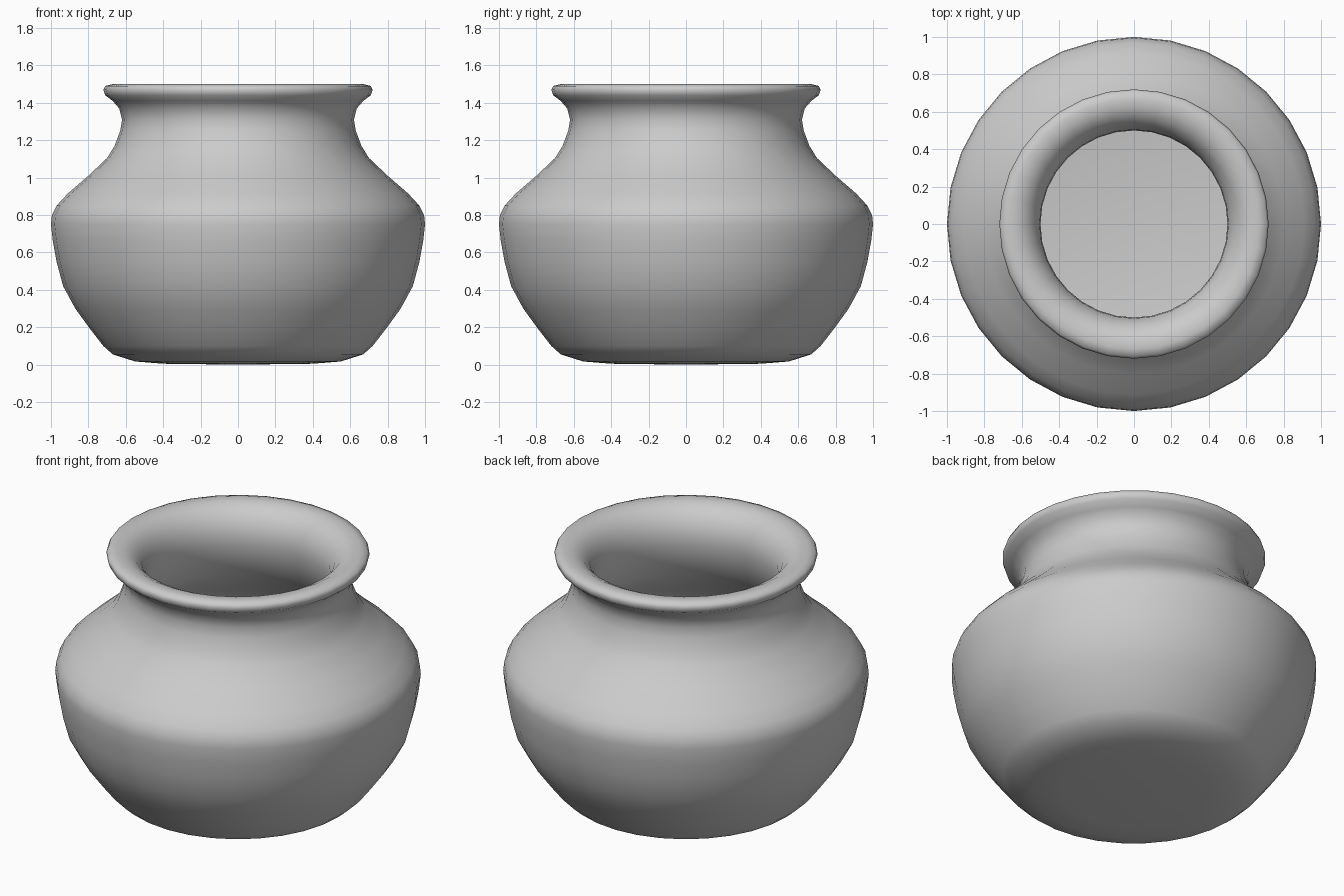
import bpy, bmesh, math

if "Cube" in bpy.data.objects:
    bpy.data.objects.remove(bpy.data.objects["Cube"])

SIDES = 32


def lathe(name, profile):
    """Spin an (r, z) profile that starts and ends on the axis."""
    bm = bmesh.new()
    rings = []
    for r, z in profile:
        if r == 0:
            rings.append([bm.verts.new((0, 0, z))] * SIDES)
        else:
            angles = [2 * math.pi * i / SIDES for i in range(SIDES)]
            rings.append([bm.verts.new((r * math.cos(a), r * math.sin(a), z)) for a in angles])
    for low, high in zip(rings, rings[1:]):
        for i in range(SIDES):
            j = (i + 1) % SIDES
            corners = dict.fromkeys((low[i], low[j], high[j], high[i]))
            bm.faces.new(list(corners))
    bmesh.ops.recalc_face_normals(bm, faces=bm.faces)
    for f in bm.faces:
        f.smooth = True
    mesh = bpy.data.meshes.new(name)
    bm.to_mesh(mesh)
    bm.free()
    obj = bpy.data.objects.new(name, mesh)
    bpy.context.collection.objects.link(obj)
    return obj


# Outside, from base to rim
outer = [(0, 0), (0.40, 0.005), (0.55, 0.017), (0.67, 0.055), (0.72, 0.10),
         (0.79, 0.19), (0.87, 0.30), (0.935, 0.42), (0.97, 0.55), (0.99, 0.66),
         (1.0, 0.75), (0.995, 0.80), (0.97, 0.85), (0.91, 0.915), (0.80, 1.01),
         (0.70, 1.105), (0.66, 1.17), (0.63, 1.25), (0.62, 1.31), (0.635, 1.37),
         (0.67, 1.41), (0.71, 1.44), (0.72, 1.47), (0.71, 1.49), (0.67, 1.50)]
# Rolled lip, throat and hollow inside
inner = [(0.62, 1.495), (0.57, 1.47), (0.53, 1.42), (0.505, 1.36), (0.50, 1.29),
         (0.515, 1.20), (0.56, 1.09), (0.64, 0.99), (0.75, 0.90), (0.84, 0.82),
         (0.88, 0.75), (0.87, 0.62), (0.82, 0.44), (0.75, 0.31), (0.67, 0.20),
         (0.60, 0.14), (0.50, 0.12), (0, 0.12)]
lathe("pot", outer + inner)
